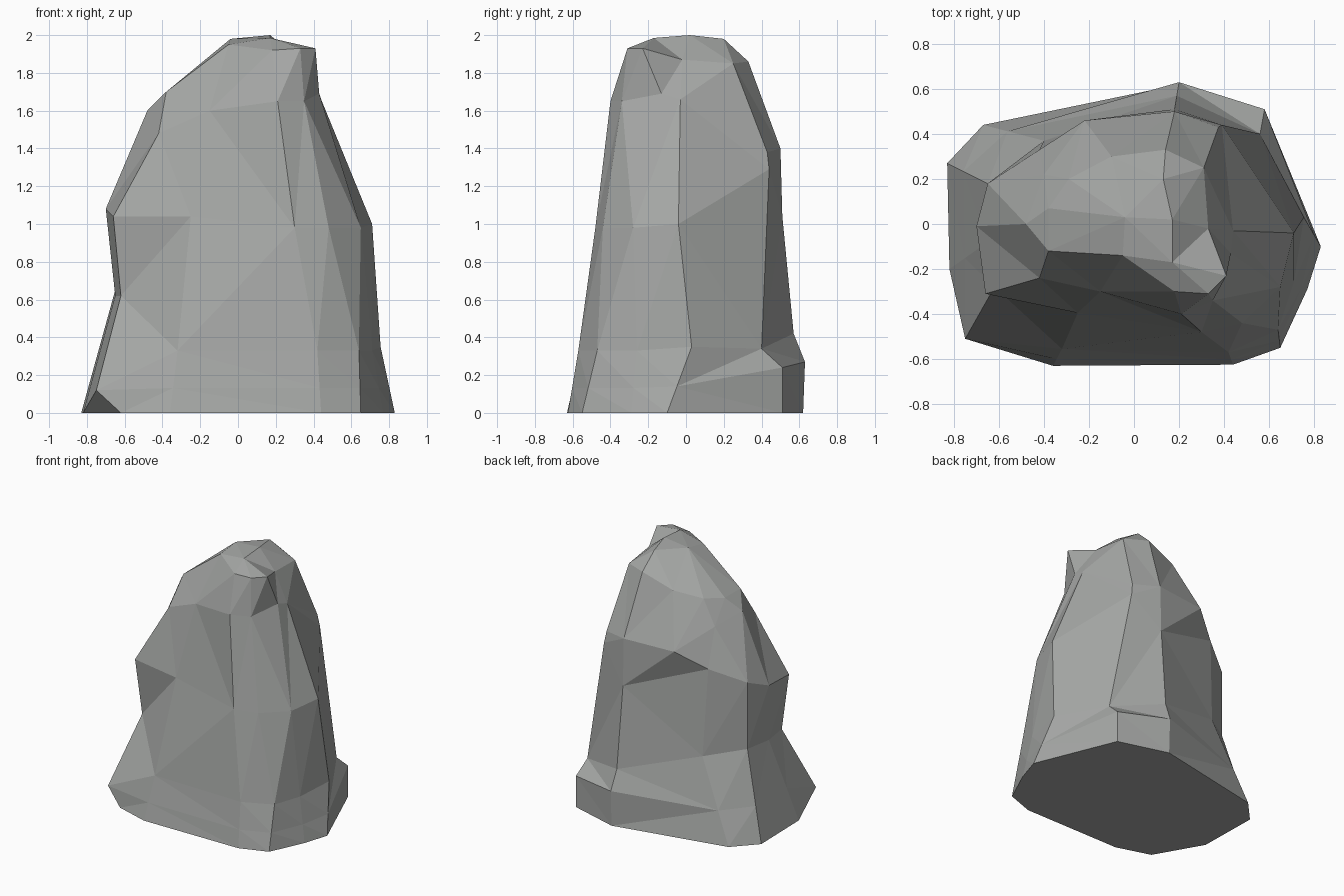
import bpy, bmesh
from mathutils import Vector

bm = bmesh.new()


def ring(points, z=0.0):
    """Add one ring of the rock outline, anticlockwise from the front left corner."""
    return [bm.verts.new((p[0], p[1], p[2] if len(p) > 2 else z)) for p in points]


# Footprint on the ground
base = ring([(-.62, -.55), (-.36, -.63), (.44, -.625), (.65, -.55), (.77, -.29), (.83, -.10),
             (.58, .51), (.20, .62), (-.67, .44), (-.83, .27), (-.82, -.20)])

# Top of the flared foot, higher on the pinched left side
foot = ring([(-.62, -.28, .62), (-.32, -.555, .33), (.42, -.57, .33), (.64, -.47, .33),
             (.71, -.26, .33), (.755, .03, .35), (.56, .40, .34), (.19, .57, .42),
             (-.40, .37, .60), (-.65, .18, .65), (-.65, -.08, .62)])

# Kick: low ring between the two, with a chipped front corner and upright back corner
kick = ring([b.co.lerp(f.co, .4) for b, f in zip(base, foot)])
kick[0].co = Vector((-.75, -.51, .12))
kick[6].co = Vector((.58, .51, .24))
kick[7].co = Vector((.20, .63, .27))

# Waist where the sides begin to lean in
waist = ring([(-.66, -.31), (-.25, -.395), (.30, -.48, .98), (.48, -.44, .98), (.65, -.28, .98),
              (.71, -.04, 1.0), (.39, .44, 1.29), (.18, .51), (-.42, .33, 1.26),
              (-.65, .18, 1.16), (-.70, -.01, 1.08)], 1.04)

# Shoulder, uneven in height
shoulder = ring([(-.42, -.24, 1.48), (-.15, -.30, 1.6), (.21, -.40, 1.65), (.35, -.34, 1.65),
                 (.43, -.13, 1.69), (.44, -.03, 1.66), (.375, .43, 1.38), (.18, .50, 1.40),
                 (-.22, .46, 1.39), (-.40, .22, 1.54), (-.48, 0, 1.60)])

# Broken upper rim with a raised front right corner
rim = ring([(-.38, -.12, 1.70), (-.05, -.14, 1.95), (.18, -.30, 1.92), (.33, -.31, 1.93),
            (.41, -.23, 1.93), (.33, -.02, 1.87), (.31, .25, 1.85), (.14, .33, 1.86),
            (-.10, .30, 1.77), (-.29, .20, 1.72), (-.38, .07, 1.70)])

# Peak, four corners shared by the eleven columns
corners = [(-.04, .03, 1.98), (.17, -.17, 1.985), (.17, .02, 2.0), (.13, .20, 1.98)]
peak = ring([corners[i] for i in (0, 0, 1, 1, 1, 2, 3, 3, 0, 0, 0)])

# Skin the rings together and close the ends
rings = [base, kick, foot, waist, shoulder, rim, peak]
for low, high in zip(rings, rings[1:]):
    for i in range(len(low)):
        j = (i + 1) % len(low)
        bm.faces.new((low[i], low[j], high[j], high[i]))
bm.faces.new(base[::-1])
bm.faces.new(peak)
bmesh.ops.remove_doubles(bm, verts=bm.verts[:], dist=0.001)
bmesh.ops.triangulate(bm, faces=[f for f in bm.faces if len(f.verts) == 4])
bmesh.ops.recalc_face_normals(bm, faces=bm.faces[:])

mesh = bpy.data.meshes.new("rock")
bm.to_mesh(mesh)
bm.free()

# Dark grey stone
stone = bpy.data.materials.new("stone")
stone.diffuse_color = (.375, .385, .375, 1)
mesh.materials.append(stone)
bpy.context.collection.objects.link(bpy.data.objects.new("rock", mesh))
